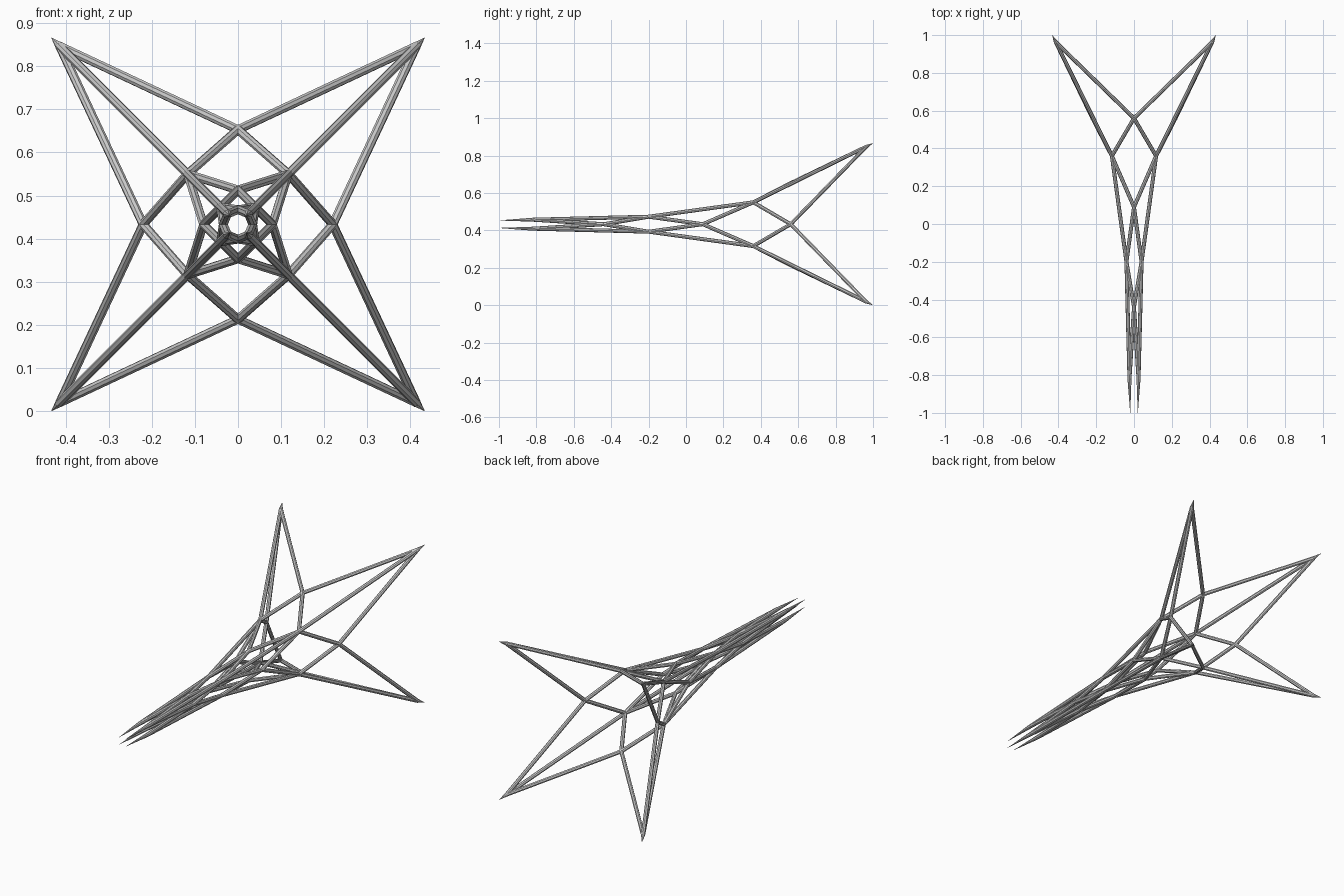
import bpy
import bmesh
from mathutils import Vector, Matrix

cube = bpy.data.objects.get("Cube")
if cube:
    bpy.data.objects.remove(cube, do_unlink=True)

CENTRE_Z = 0.433
RADIUS = 0.0105
SIDES = 8

steel = bpy.data.materials.new("light steel grey")
steel.use_nodes = True
colour = (0.61, 0.61, 0.61, 1)
steel.diffuse_color = colour
steel.node_tree.nodes["Principled BSDF"].inputs["Base Color"].default_value = colour

# Rings of nodes as (half width, y): corner rings on the diagonals,
# axis rings on the horizontal and vertical
CORNER_RINGS = [(0.414, 0.963), (0.117, 0.36), (0.04, -0.2), (0.024, -0.82)]
AXIS_RINGS = [(0.22, 0.56), (0.08, 0.09), (0.034, -0.44)]
REAR_TIP = (0.433, 1.0)
FRONT_TIP = (0.02, -1.0)
DIAGONALS = [(1, 1), (-1, 1), (-1, -1), (1, -1)]


def node(ring, direction):
    r, y = ring
    return Vector((direction[0] * r, y, CENTRE_Z + direction[1] * r))


def add_strut(bm, a, b, end_radius=RADIUS):
    """Round bar from a to b, which may taper towards b."""
    axis = b - a
    turn = axis.to_track_quat('Z', 'Y').to_matrix().to_4x4()
    bmesh.ops.create_cone(
        bm, cap_ends=True, segments=SIDES, radius1=RADIUS, radius2=end_radius,
        depth=axis.length, matrix=Matrix.Translation((a + b) / 2) @ turn)


def add_joint(bm, place):
    bmesh.ops.create_icosphere(bm, subdivisions=2, radius=RADIUS,
                               matrix=Matrix.Translation(place))


def finish(bm, name):
    mesh = bpy.data.meshes.new(name)
    bm.to_mesh(mesh)
    bm.free()
    mesh.materials.append(steel)
    obj = bpy.data.objects.new(name, mesh)
    bpy.context.collection.objects.link(obj)


# One lattice section between each pair of corner rings
names = ["rear_flared_section", "middle_section", "front_needle_section"]
for name, back, axis_ring, front in zip(names, CORNER_RINGS, AXIS_RINGS, CORNER_RINGS[1:]):
    bm = bmesh.new()
    for sx, sz in DIAGONALS:
        c0, c1 = node(back, (sx, sz)), node(front, (sx, sz))
        # long bar along the diagonal
        add_strut(bm, c0, c1)
        # bars to the two neighbouring axis nodes
        for direction in ((sx, 0), (0, sz)):
            m = node(axis_ring, direction)
            add_strut(bm, c0, m)
            add_strut(bm, m, c1)
        add_joint(bm, c1)
    # joints at the axis nodes
    for direction in ((1, 0), (-1, 0), (0, 1), (0, -1)):
        add_joint(bm, node(axis_ring, direction))
    finish(bm, name)

# Sharp spikes where the bars merge at both ends
for name, ring, tip in (("rear_spikes", CORNER_RINGS[0], REAR_TIP),
                        ("front_spikes", CORNER_RINGS[-1], FRONT_TIP)):
    bm = bmesh.new()
    for direction in DIAGONALS:
        base = node(ring, direction)
        add_joint(bm, base)
        add_strut(bm, base, node(tip, direction), 0.0005)
    finish(bm, name)
